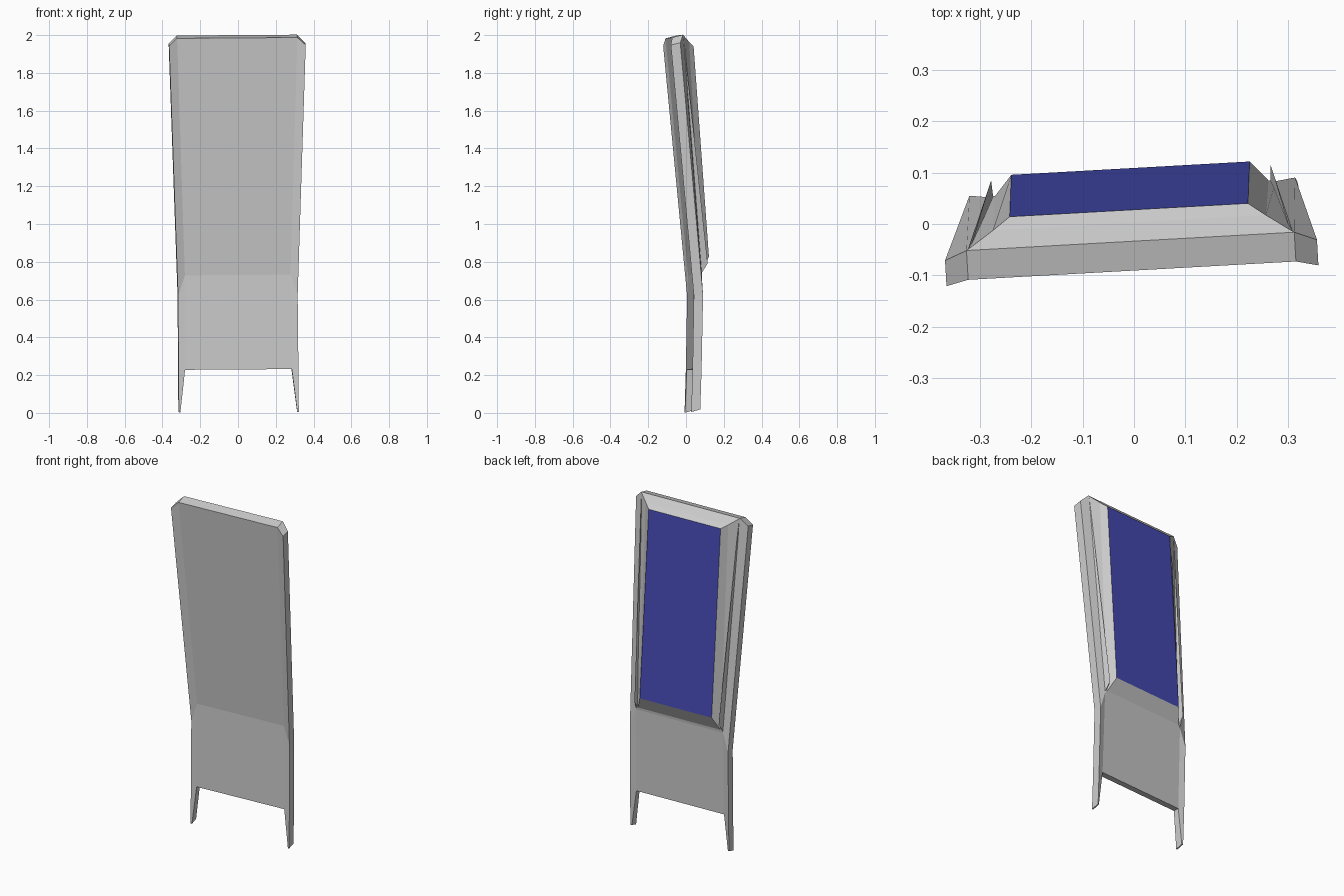
import bpy, bmesh
from math import radians

if "Cube" in bpy.data.objects:
    bpy.data.objects.remove(bpy.data.objects["Cube"])


def loft(name, sections, mirror=False, caps=True, closed=True):
    """Join matching cross-sections into a flat-faced solid or band."""
    bm = bmesh.new()
    rows = [[bm.verts.new(p) for p in s] for s in sections]
    n = len(rows[0])
    for a, b in zip(rows, rows[1:]):
        for i in range(n if closed else n - 1):
            j = (i + 1) % n
            bm.faces.new((a[i], a[j], b[j], b[i]))
    if caps:
        bm.faces.new(rows[0])
        bm.faces.new(rows[-1])
    bmesh.ops.recalc_face_normals(bm, faces=bm.faces)
    me = bpy.data.meshes.new(name)
    bm.to_mesh(me)
    bm.free()
    ob = bpy.data.objects.new(name, me)
    bpy.context.collection.objects.link(ob)
    if mirror:
        ob.modifiers.new("Mirror", 'MIRROR')
    # the whole piece is turned slightly
    ob.rotation_euler = (0, radians(-0.4), radians(3.2))
    ob.location.x = 0.005
    return ob


def rect(xt, yt, zt, xb, yb, zb):
    """Tapered rectangle: top edge and bottom edge."""
    return [(-xb, yb, zb), (xb, yb, zb), (xt, yt, zt), (-xt, yt, zt)]


# main panel: bottom edge, bend, top edge (x, front y, front z, back y, back z)
panel = [(.283, .02, .23, .055, .23),
         (.28, .027, .73, .068, .73),
         (.319, -.09, 1.985, -.033, 2.0)]
inner = [[(x, yf, zf), (x, yb, zb)] for x, yf, zf, yb, zb in panel]
loft("main_panel", [[(-f[0], *f[1:]), f, b, (-b[0], *b[1:])] for f, b in inner])

# side rails with pointed feet
outer = [[(.318, .017, .23), (.318, .065, .23)],
         [(.317, .024, .62), (.317, .073, .62)],
         [(.362, -.10, 1.945), (.362, -.05, 1.957)]]
foot = [(.318, .01, .003), (.318, .058, .016), (.31, .056, .016), (.31, .012, .003)]
loft("side_rail", [foot] + [[o[0], o[1], i[1], i[0]] for o, i in zip(outer, inner)],
     mirror=True)

# raised screen surround on the back
screen = rect(.232, .028, 1.94, .232, .109, .825)
loft("screen_surround", [rect(.319, -.033, 2.0, .28, .068, .73),
                         rect(.266, .003, 1.962, .266, .07, .745),
                         screen], caps=False)

# thin fins along the surround, growing towards the bottom
loft("side_fin", [[(.28, .066, .735), (.272, .10, .79), (.27, .066, .745)],
                  [(.319, -.034, 1.998), (.316, -.031, 1.997), (.312, -.033, 1.997)]],
     mirror=True)

# blue screen
glass = loft("screen", [screen[:2], screen[:1:-1]], caps=False, closed=False)
mat = bpy.data.materials.new("screen_blue")
mat.diffuse_color = (.06, .07, .45, 1)
mat.use_nodes = True
mat.node_tree.nodes["Principled BSDF"].inputs["Base Color"].default_value = mat.diffuse_color
glass.data.materials.append(mat)
